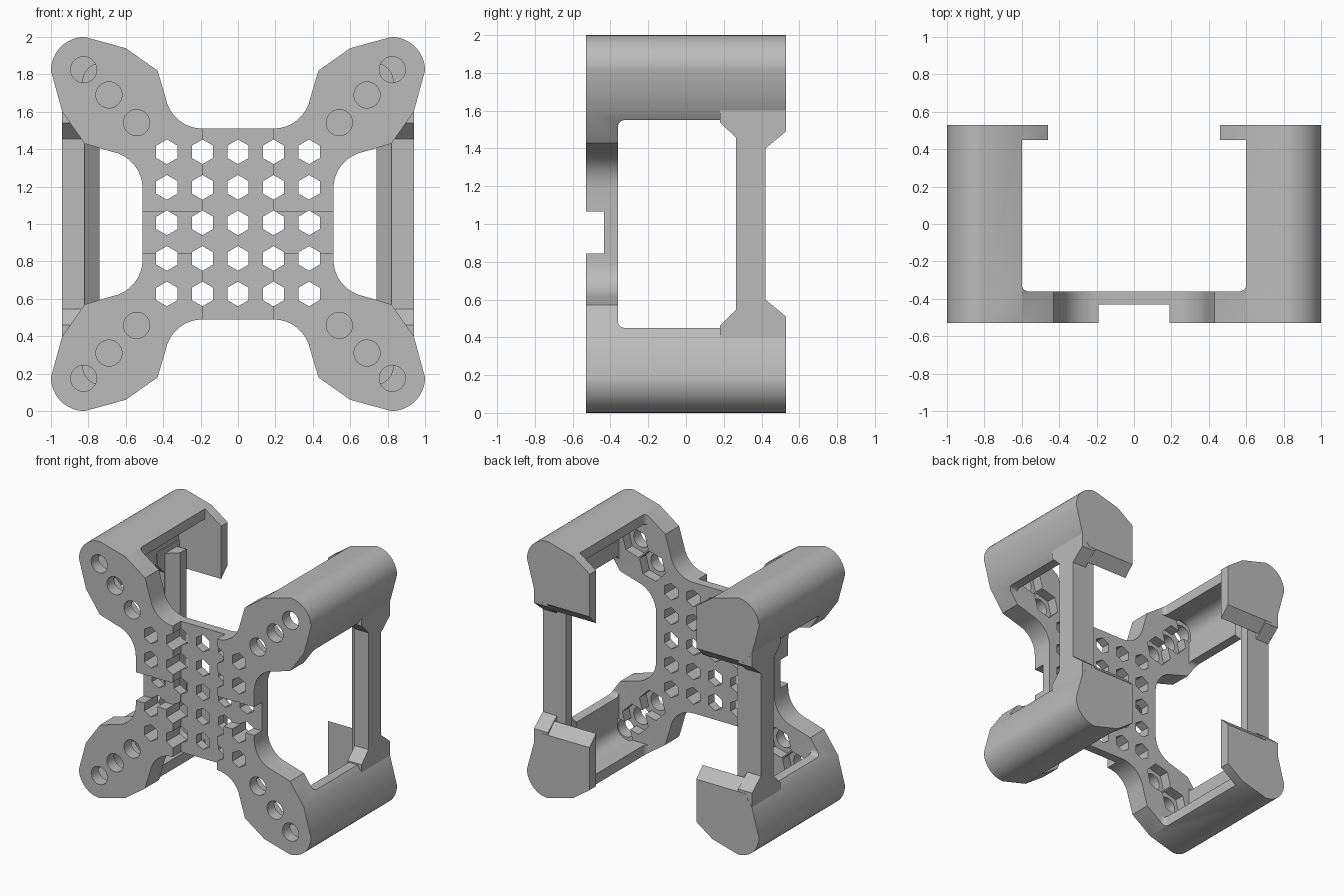
import bpy, bmesh, math

cube = bpy.data.objects.get("Cube")
if cube:
    bpy.data.objects.remove(cube, do_unlink=True)

grey = bpy.data.materials.new("plain grey")
grey.use_nodes = True
grey.diffuse_color = (0.5, 0.5, 0.5, 1)
grey.node_tree.nodes["Principled BSDF"].inputs["Base Color"].default_value = (0.5, 0.5, 0.5, 1)

MID = 1.0                      # height of the centre
FRONT, BACK = -0.53, 0.53      # depth limits
PLATE = -0.36                  # rear face of the front plate
CAP = 0.45                     # inner face of the rear caps


def arc(cx, cy, r, a0, a1, n):
    angles = [math.radians(a0 + (a1 - a0) * i / n) for i in range(n + 1)]
    return [(cx + r * math.cos(a), cy + r * math.sin(a)) for a in angles]


def rounded_rect(x0, y0, x1, y1, radii):
    """Rectangle with one radius per corner, anticlockwise from lower left."""
    pts = []
    for i, (x, y, r) in enumerate(zip((x0, x1, x1, x0), (y0, y0, y1, y1), radii)):
        if r == 0:
            pts.append((x, y))
        else:
            cx = x + r if x == x0 else x - r
            cy = y + r if y == y0 else y - r
            pts += arc(cx, cy, r, 180 + 90 * i, 270 + 90 * i, 6)
    return pts


def place(axis, a, b, t):
    if axis == "x":
        return (t, a, b + MID)
    if axis == "y":
        return (a, t, b + MID)
    return (a, b, t + MID)


def prism(name, axis, profiles, lo, hi):
    """Extrude one or more flat profiles along an axis."""
    bm = bmesh.new()
    for pts in profiles:
        rings = [[bm.verts.new(place(axis, a, b, t)) for a, b in pts] for t in (lo, hi)]
        bm.faces.new(rings[0])
        bm.faces.new(rings[1])
        for i in range(len(pts)):
            j = (i + 1) % len(pts)
            bm.faces.new((rings[0][i], rings[0][j], rings[1][j], rings[1][i]))
    bmesh.ops.recalc_face_normals(bm, faces=bm.faces)
    mesh = bpy.data.meshes.new(name)
    bm.to_mesh(mesh)
    bm.free()
    mesh.materials.append(grey)
    obj = bpy.data.objects.new(name, mesh)
    bpy.context.collection.objects.link(obj)
    return obj


def carve(target, cutters):
    """Subtract every cutter, bake the result and drop the helpers."""
    for c in cutters:
        c.hide_render = True
        mod = target.modifiers.new(c.name, "BOOLEAN")
        mod.operation = "DIFFERENCE"
        mod.solver = "EXACT"
        mod.use_self = True
        mod.object = c
    deps = bpy.context.evaluated_depsgraph_get()
    baked = bpy.data.meshes.new_from_object(target.evaluated_get(deps))
    target.modifiers.clear()
    target.data = baked
    for c in cutters:
        bpy.data.objects.remove(c, do_unlink=True)


def smooth(obj):
    bpy.ops.object.select_all(action="DESELECT")
    obj.select_set(True)
    bpy.context.view_layer.objects.active = obj
    bpy.ops.object.shade_smooth_by_angle(angle=math.radians(20))


# Four-lobed outline: an eighth, mirrored on the diagonal, then into quadrants
eighth = arc(0.71, 0.19, 0.2, 180, 100, 8) + [(0.82, 0.43), (0.94, 0.6)]
eighth += arc(0.82, 0.82, 0.18, 0, 45, 6)
quarter = eighth + [(z, x) for x, z in reversed(eighth[:-1])]
half = quarter + [(-x, z) for x, z in reversed(quarter)]
outline = half + [(x, -z) for x, z in reversed(half)]
frame = prism("frame", "y", [outline], FRONT, BACK)

# Rounded cavity and the openings between the four arms
soft = 0.035
cutters = [
    prism("cavity", "y", [rounded_rect(-0.83, -0.86, 0.83, 0.86, [0.1] * 4)], PLATE, CAP),
    prism("top_opening", "z",
          [rounded_rect(-0.6, PLATE, 0.6, CAP, [soft, soft, 0, 0])], -1.2, 1.2),
    prism("side_opening", "x",
          [rounded_rect(PLATE, -0.55, CAP, 0.55, [soft, 0, 0, soft])], -1.2, 1.2),
    prism("cap_gap", "z", [rounded_rect(-0.46, 0.4, 0.46, 0.7, [0] * 4)], -1.2, 1.2),
    prism("cap_slope", "x",
          [[(0.43, -0.41), (0.63, -0.61), (0.63, 0.61), (0.43, 0.41)]], -1.2, 1.2),
]

# Crossed grooves on the front
cutters += [
    prism("upright_groove", "z", [rounded_rect(-0.19, -0.7, 0.19, -0.43, [0] * 4)], -1.2, 1.2),
    prism("level_groove", "x", [rounded_rect(-0.7, -0.155, -0.435, 0.065, [0] * 4)], -1.2, 1.2),
]

# Grid of hexagonal vents
vents = [arc(0.19 * i, 0.19 * j + 0.006, 0.066, 30, 330, 5)
         for i in range(-2, 3) for j in range(-2, 3)]
cutters.append(prism("vents", "y", vents, -0.7, -0.3))

# Screw holes with hexagonal nut pockets behind
centres = [(sx * d, sz * d) for sx in (-1, 1) for sz in (-1, 1) for d in (0.825, 0.69, 0.542)]
cutters.append(prism("screw_holes", "y",
                     [arc(x, z, 0.07, 0, 345, 23) for x, z in centres], -0.7, -0.34))
for k in range(3):
    pockets = [arc(x, z, 0.115, 15, 315, 5) for x, z in centres[k::3]]
    cutters.append(prism("nut_pockets", "y", pockets, -0.44, -0.34))

carve(frame, cutters)
smooth(frame)

# Side struts with flared feet, bevelled on the inside
side = [(0.18, 0.64), (0.18, 0.54), (0.265, 0.455), (0.265, -0.455), (0.18, -0.54), (0.18, -0.64)]
side += [(0.529, -0.64), (0.529, -0.49), (0.42, -0.4), (0.42, 0.4), (0.529, 0.49), (0.529, 0.64)]
bevel = [(0.83, 0.265), (0.74, 0.345), (0.74, 0.42), (0.83, 0.42)]
for s, label in ((1, "left"), (-1, "right")):
    prism(label + "_strut", "x", [side], s * 0.82, s * 0.94)
    prism(label + "_strut_bevel", "z", [[(s * x, y) for x, y in bevel]], -0.6, 0.6)
